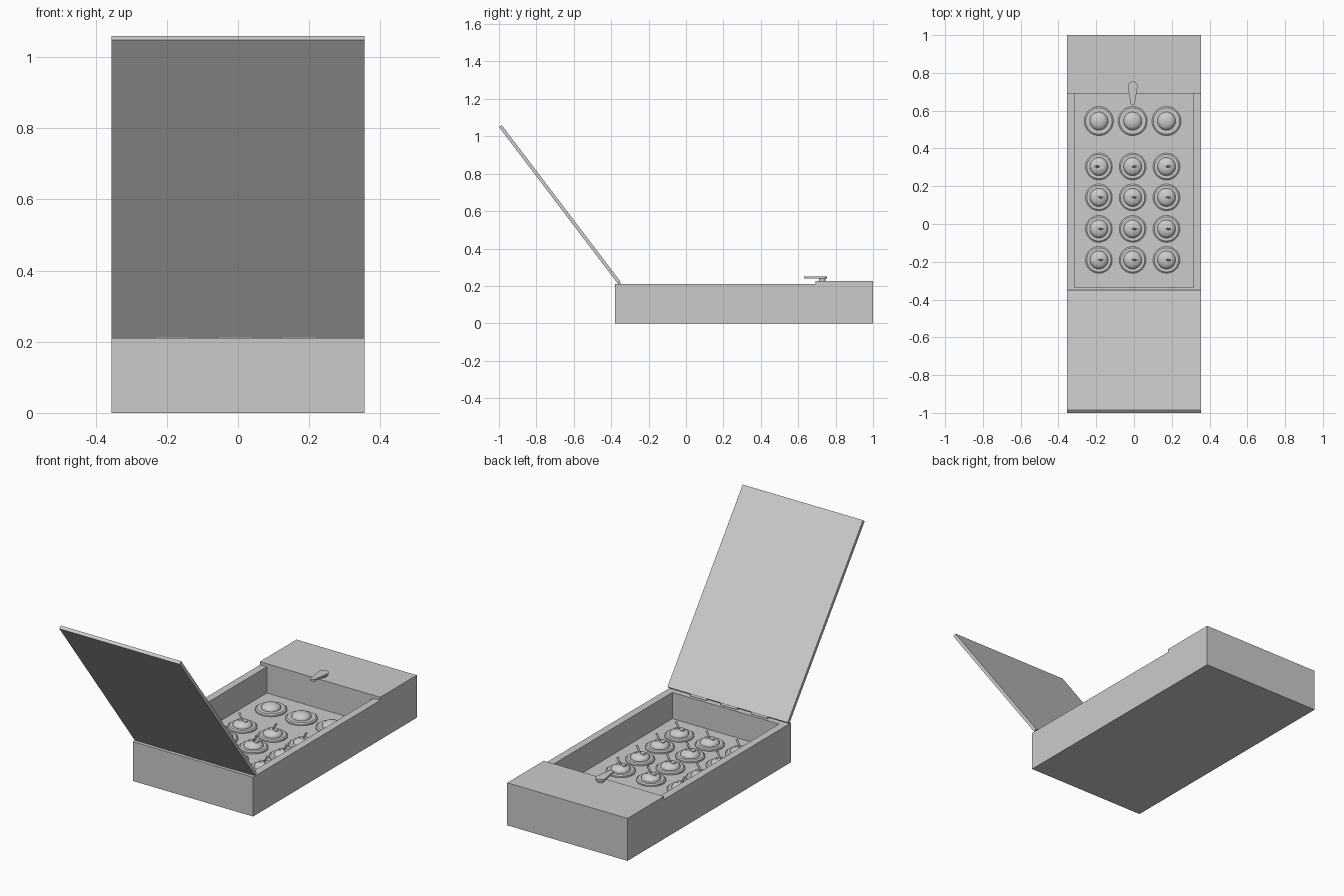
import bpy, bmesh, math
from mathutils import Matrix, Vector

if "Cube" in bpy.data.objects:
    bpy.data.objects.remove(bpy.data.objects["Cube"])


def finish(name, bm, smooth=False):
    bmesh.ops.recalc_face_normals(bm, faces=bm.faces)
    me = bpy.data.meshes.new(name)
    bm.to_mesh(me)
    bm.free()
    ob = bpy.data.objects.new(name, me)
    bpy.context.collection.objects.link(ob)
    if smooth:
        bpy.ops.object.select_all(action='DESELECT')
        ob.select_set(True)
        bpy.context.view_layer.objects.active = ob
        bpy.ops.object.shade_smooth_by_angle(angle=math.radians(35))
    return ob


def box(name, lo, hi, matrix=Matrix()):
    bm = bmesh.new()
    lo, hi = Vector(lo), Vector(hi)
    m = matrix @ Matrix.Translation((lo + hi) / 2) @ Matrix.Diagonal((*(hi - lo), 1))
    bmesh.ops.create_cube(bm, size=1, matrix=m)
    return finish(name, bm)


def rod(name, a, b, r1, r2, segments=16):
    a, b = Vector(a), Vector(b)
    d = b - a
    m = Matrix.Translation((a + b) / 2) @ d.to_track_quat('Z', 'Y').to_matrix().to_4x4()
    bm = bmesh.new()
    bmesh.ops.create_cone(bm, cap_ends=True, segments=segments, radius1=r1,
                          radius2=r2, depth=d.length, matrix=m)
    return finish(name, bm, True)


def lathe(name, profile, loc):
    bm = bmesh.new()
    vs = [bm.verts.new((r, 0, z)) for r, z in profile]
    es = [bm.edges.new(p) for p in zip(vs, vs[1:])]
    bmesh.ops.spin(bm, geom=vs + es, cent=(0, 0, 0), axis=(0, 0, 1),
                   angle=math.tau, steps=40)
    bmesh.ops.remove_doubles(bm, verts=bm.verts, dist=1e-5)
    ob = finish(name, bm, True)
    ob.location = loc
    return ob


def dish_profile(outer, inner, base, rise):
    # chamfered disc carrying a low dome
    dome = [(inner * math.cos(t), base + rise * math.sin(t))
            for t in (math.pi / 2 * i / 8 for i in range(9))]
    dome[-1] = (0, base + rise)
    return [(0, 0), (outer, 0), (outer, base * 0.6), (outer - 0.007, base)] + dome


FLOOR = 0.07
CX, PITCH = -0.007, 0.179
columns = [CX + PITCH * i for i in (-1, 0, 1)]

# open case, hollowed by a boolean cutter
case = box("case", (-0.355, -0.38, 0), (0.355, 1.0, 0.21))
cutter = box("cavity_cutter", (-0.315, -0.335, FLOOR), (0.315, 0.693, 0.4))
cutter.hide_render = True
mod = case.modifiers.new("cavity", 'BOOLEAN')
mod.operation, mod.solver, mod.object = 'DIFFERENCE', 'EXACT', cutter
bpy.context.view_layer.objects.active = case
bpy.ops.object.modifier_apply(modifier="cavity")
bpy.data.objects.remove(cutter)

# raised deck at the back
box("rear_deck", (-0.355, 0.692, 0.21), (0.355, 1.0, 0.227))

# opened lid, tilted outwards about the hinge line
tilt = Matrix.Translation((0, -0.357, 0.217)) @ Matrix.Rotation(math.atan2(0.632, 0.833), 4, 'X')
box("lid", (-0.355, -0.009, 0), (0.355, 0.009, 1.051), tilt)

# hinge barrels
for x in columns:
    rod("hinge", (x - 0.048, -0.357, 0.213), (x + 0.048, -0.357, 0.213), 0.007, 0.007)

# large domed buttons in the back row
for x in columns:
    lathe("dome_button", dish_profile(0.077, 0.048, 0.013, 0.026), (x, 0.545, FLOOR))

# rows of switches, each with a dome, slot plate and lever
for row, y in enumerate((0.304, 0.141, -0.026, -0.19)):
    for col, x in enumerate(columns):
        lathe("switch_dome", dish_profile(0.071, 0.048, 0.013, 0.026), (x, y, FLOOR))
        top = FLOOR + 0.036
        box("switch_plate", (x - 0.026, y - 0.009, top - 0.006), (x + 0.026, y + 0.009, top + 0.003))
        lean = -0.02 if row == 0 and col == 0 else 0.02
        rod("switch_lever", (x, y, top), (x + lean, y, top + 0.036), 0.004, 0.006, 12)

# latch: teardrop tongue on a short post
outline = []
for i in range(13):
    t = math.pi * i / 12
    outline.append((CX + 0.026 * math.cos(t), 0.729 + 0.026 * math.sin(t)))
for i in range(7):
    t = math.pi + math.pi * i / 6
    outline.append((CX + 0.011 * math.cos(t), 0.637 + 0.007 * math.sin(t)))
bm = bmesh.new()
face = bm.faces.new([bm.verts.new((x, y, 0.239)) for x, y in outline])
ext = bmesh.ops.extrude_face_region(bm, geom=[face])
bmesh.ops.translate(bm, vec=(0, 0, 0.01),
                    verts=[g for g in ext["geom"] if isinstance(g, bmesh.types.BMVert)])
finish("latch", bm, True)
rod("latch_post", (CX, 0.729, 0.222), (CX, 0.729, 0.241), 0.017, 0.017, 24)
